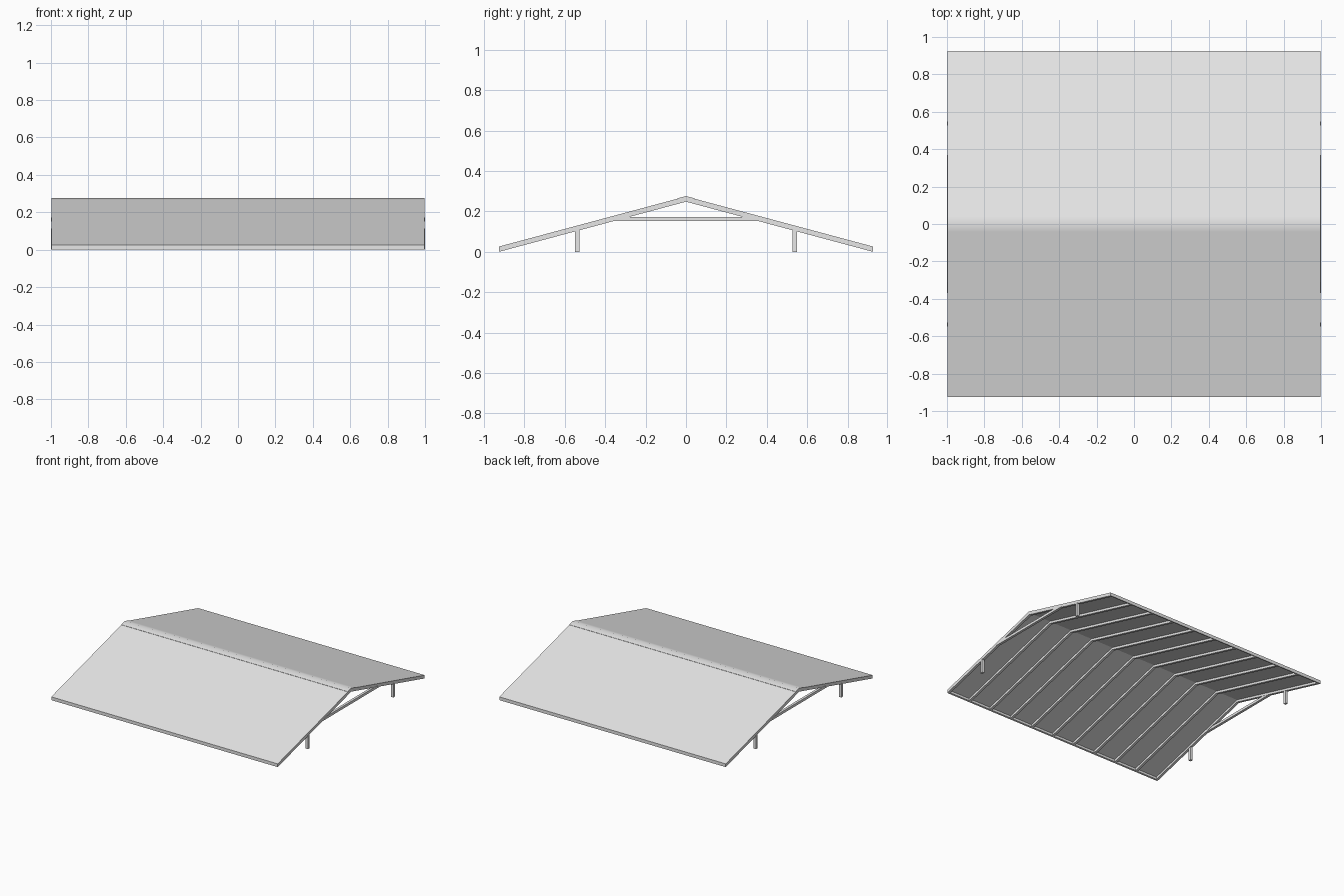
import bpy
import bmesh
import math

if "Cube" in bpy.data.objects:
    bpy.data.objects.remove(bpy.data.objects["Cube"], do_unlink=True)

grey = bpy.data.materials.new("light_grey")
grey.use_nodes = True
grey.diffuse_color = (0.8, 0.8, 0.8, 1)
grey.node_tree.nodes["Principled BSDF"].inputs["Base Color"].default_value = grey.diffuse_color

APEX = 0.274       # ridge height
SLOPE = 0.268      # roof fall per unit of depth
EAVE = 0.925       # half depth
END = 0.998        # half length of the roof
SHEET = 0.008      # roof sheet thickness
FRAME = 0.026      # sheet and rafter together


def height(y, drop=0.0):
    """Height of the roof plane at y, lowered by drop."""
    return APEX - SLOPE * abs(y) - drop


def extrude_profile(name, points, x0, x1):
    """Solid from a closed (y, z) outline swept along x."""
    bm = bmesh.new()
    face = bm.faces.new([bm.verts.new((x0, y, z)) for y, z in points])
    out = bmesh.ops.extrude_face_region(bm, geom=[face])
    verts = [v for v in out["geom"] if isinstance(v, bmesh.types.BMVert)]
    bmesh.ops.translate(bm, verts=verts, vec=(x1 - x0, 0, 0))
    bmesh.ops.recalc_face_normals(bm, faces=bm.faces)
    mesh = bpy.data.meshes.new(name)
    bm.to_mesh(mesh)
    bm.free()
    mesh.materials.append(grey)
    obj = bpy.data.objects.new(name, mesh)
    bpy.context.collection.objects.link(obj)
    return obj


def chevron(half, top, bottom):
    """Outline of a bent band following both roof slopes."""
    upper = [(y, height(y, top)) for y in (-half, 0, half)]
    lower = [(y, height(y, bottom)) for y in (half, 0, -half)]
    return upper + lower


# Roof sheet
extrude_profile("roof_sheet", chevron(EAVE, 0, SHEET), -END, END)

# Ridge cap, softly shaded across the fold
cap = extrude_profile("ridge_cap", chevron(0.043, -0.002, 0.001), -END, END)
cap.data.shade_smooth()
cap.data.set_sharp_from_angle(angle=math.radians(40))

# Rafters under the sheet
COUNT = 11
WIDTH = 0.02
step = (2 * END - WIDTH) / (COUNT - 1)
for i in range(COUNT):
    x = -END + i * step
    extrude_profile(f"rafter_{i + 1}", chevron(EAVE - 0.012, SHEET, FRAME), x, x + WIDTH)

# Eave boards closing the rafter ends
for side, name in ((-1, "front"), (1, "back")):
    ys = (side * EAVE, side * (EAVE - 0.012))
    board = [(y, height(y, SHEET)) for y in ys]
    board += [(y, height(y, FRAME)) for y in reversed(ys)]
    extrude_profile(f"{name}_eave_board", board, -END, END)

# Tie beams and short posts at both gable ends
for end, end_name in ((-1, "right"), (1, "left")):
    x0, x1 = sorted((end * 1.0, end * 0.98))
    tie = [(-0.37, 0.152), (0.37, 0.152), (0.31, 0.172), (-0.31, 0.172)]
    extrude_profile(f"{end_name}_tie_beam", tie, x0, x1)
    for side, side_name in ((-1, "front"), (1, "back")):
        a, b = side * 0.527, side * 0.549
        post = [(a, 0), (b, 0), (b, height(b, 0.02)), (a, height(a, 0.02))]
        extrude_profile(f"{side_name}_{end_name}_post", post, x0, x1)
